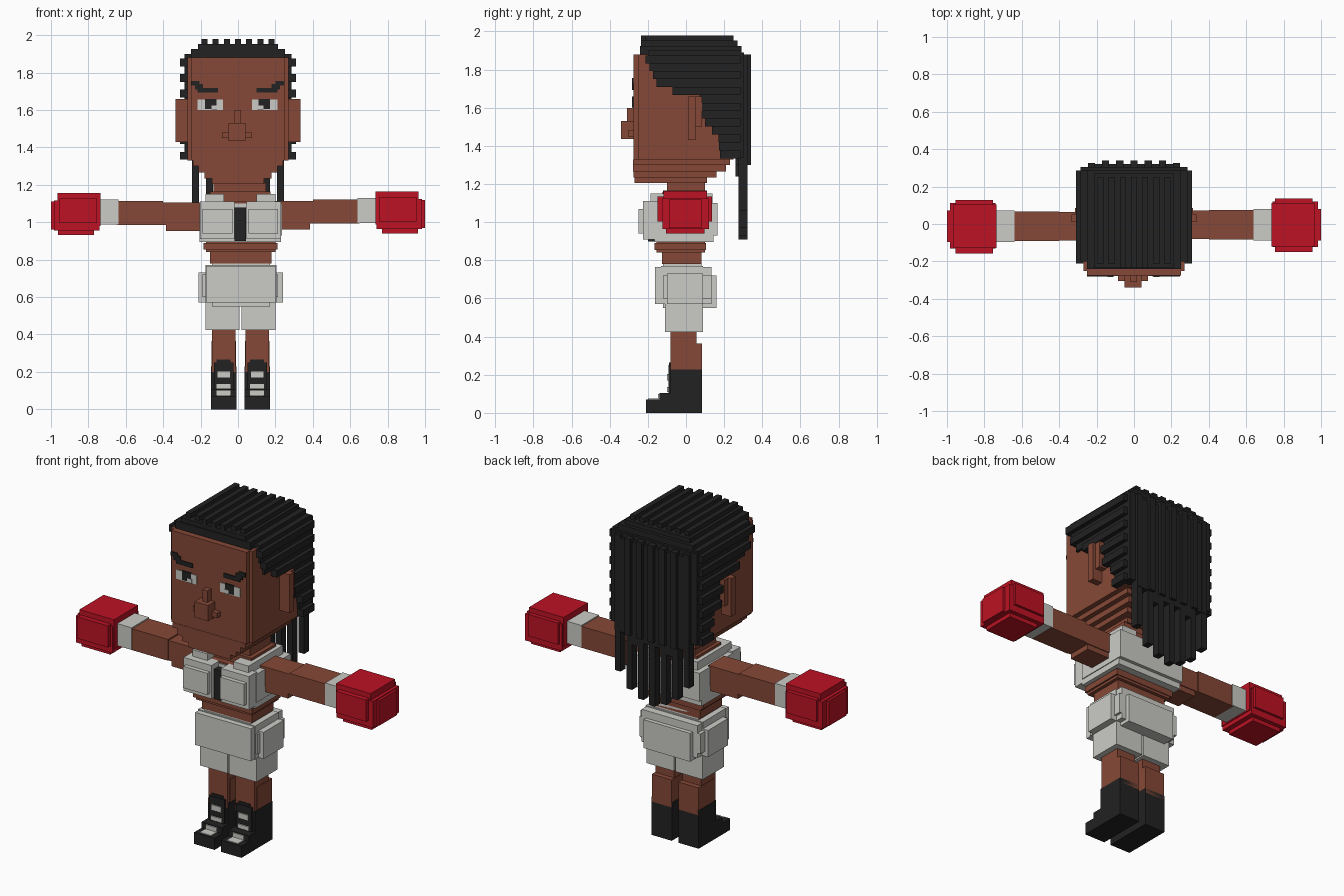
import bpy, bmesh
from mathutils import Matrix, Vector


def material(name, rgb):
    m = bpy.data.materials.new(name)
    m.diffuse_color = (*rgb, 1)
    return m


SKIN = material("brown skin", (0.24, 0.066, 0.038))
WHITE = material("off white", (0.60, 0.60, 0.57))
RED = material("glove red", (0.51, 0.006, 0.017))
BLACK = material("soft black", (0.016, 0.016, 0.016))
BODY = 0.013  # centre line of the body, a touch right of the head's


def part(name, mat, boxes, mirror=None):
    """One object of boxes (x0, x1, y0, y1, z0, z1); mirror = x of mirror plane."""
    bm = bmesh.new()
    for x0, x1, y0, y1, z0, z1 in boxes:
        spans = [(x0, x1)]
        if mirror is not None:
            spans.append((2 * mirror - x1, 2 * mirror - x0))
        for a, b in spans:
            mid = Vector(((a + b) / 2, (y0 + y1) / 2, (z0 + z1) / 2))
            size = Matrix.Diagonal((b - a, y1 - y0, z1 - z0, 1))
            bmesh.ops.create_cube(bm, size=1, matrix=Matrix.Translation(mid) @ size)
    me = bpy.data.meshes.new(name)
    bm.to_mesh(me)
    bm.free()
    me.materials.append(mat)
    ob = bpy.data.objects.new(name, me)
    bpy.context.collection.objects.link(ob)
    return ob


def lerp_table(table, t):
    for (t0, v0), (t1, v1) in zip(table, table[1:]):
        if t <= t1:
            return v0 + (v1 - v0) * max(0, (t - t0) / (t1 - t0))
    return table[-1][1]


# ---- Head ----
part("head", SKIN, [
    (-.27, .27, -.25, .25, 1.33, 1.88),
    (-.25, .25, -.275, -.24, 1.33, 1.88),
    (-.24, .24, -.277, .23, 1.30, 1.33),
    (-.21, .21, -.277, .21, 1.265, 1.30),
    (-.18, .18, -.275, .16, 1.235, 1.265),
    (-.14, .14, -.27, .11, 1.205, 1.235),
])
part("neck", SKIN, [(-.13, .15, -.10, .10, 1.10, 1.21)])
part("ears", SKIN, [(.26, .335, .01, .05, 1.43, 1.66),
                    (.26, .315, .03, .085, 1.50, 1.66)], 0)
part("nose", SKIN, [(-.02, .015, -.31, -.27, 1.45, 1.60),
                    (-.05, .04, -.34, -.27, 1.435, 1.53),
                    (-.085, .075, -.305, -.27, 1.45, 1.48)])
part("eye_whites", WHITE, [(.075, .21, -.279, -.27, 1.60, 1.655)], -.003)
part("pupils", BLACK, [(.11, .17, -.282, -.274, 1.605, 1.66)], -.003)
part("eye_glints", WHITE, [(.105, .135, -.284, -.276, 1.60, 1.625)], -.003)
part("eyebrows", BLACK, [(.10, .21, -.282, -.27, 1.693, 1.718),
                         (.18, .225, -.282, -.27, 1.71, 1.74),
                         (.20, .245, -.282, -.27, 1.73, 1.755)], -.003)

# ---- Hair: stepped crown, ridged top, side rows and hanging locks ----
part("hair_crown", BLACK, [
    (-.285, .285, -.20, .29, 1.86, 1.90),
    (-.25, .25, -.24, .29, 1.88, 1.925),
    (-.215, .215, -.235, .27, 1.92, 1.952),
])
part("hair_top_ridges", BLACK,
     [(x - .016, x + .016, -.235 + .02 * (abs(i) > 1), .25, 1.94, 1.98)
      for i in range(-3, 4) for x in [i * .06]])

front_edge = [(1.33, .18), (1.44, .17), (1.55, .075), (1.66, .07), (1.70, -.14),
              (1.87, -.22)]
rows = []
for i in range(13):
    z = 1.335 + i * .0415
    out = .31 if i % 2 == 0 else .285
    rows.append((.24, out, lerp_table(front_edge, z + .02), .285, z, z + .0415))
part("hair_side_rows", BLACK, rows, 0)

locks = [(-.285, .285, .24, .305, 1.34, 1.89)]
drops = [1.08, .99, .94, .91, .93, .97, 1.06]
for i in range(-6, 7):
    x = i * .038
    if i % 2 == 0:
        back = .34 if abs(i) < 5 else .325
        locks.append((x - .019, x + .019, .28, back, 1.30, 1.88))
        locks.append((x - .019, x + .019, .275, .322, drops[(i + 6) // 2], 1.36))
    else:
        locks.append((x - .019, x + .019, .26, .322, 1.24 + .03 * (abs(i) % 3), 1.86))
part("hair_locks", BLACK, locks)

# ---- Torso and top ----
part("torso", SKIN, [
    (-.17, .20, -.155, .10, .84, 1.11),
    (-.15, .18, -.125, .08, .78, .85),
    (-.185, .21, -.165, .105, .855, .89),
    (-.15, .175, -.12, .11, 1.10, 1.165),
])
part("top_band", WHITE, [
    (-.205, .23, -.165, .145, .895, .96),
    (-.205, .235, -.16, .165, .93, 1.10),
])
part("top_cups", WHITE, [
    (.045, .23, -.225, -.15, .91, 1.11),
    (.055, .215, -.25, -.15, .94, 1.07),
], BODY)
part("top_straps", WHITE, [(.10, .20, -.185, .14, 1.09, 1.15)], BODY)
part("top_zip", BLACK, [(-.018, .044, -.20, -.15, .90, 1.08)])

# ---- Arms, wrist wraps and gloves (z0, z1 differ slightly per side) ----
for side, name, dy, dz in ((-1, "left", -.012, -.004), (1, "right", -.004, .004)):
    def arm(label, mat, boxes):
        out = []
        for x0, x1, y0, y1, z0, z1 in boxes:
            xs = sorted((side * x0, side * x1))
            out.append((*xs, y0 + dy, y1 + dy, z0 + dz, z1 + dz))
        part(name + label, mat, out)

    arm("_arm", SKIN, [(.19, .42, -.075, .075, .99, 1.11),
                       (.40, .65, -.08, .08, .99, 1.118),
                       (.19, .385, -.07, .07, .958, 1.06)])
    arm("_wrist_wrap", WHITE, [(.64, .745, -.083, .083, .992, 1.125)])
    arm("_glove", RED, [(.735, .965, -.115, .115, .985, 1.16),
                        (.755, .955, -.145, .14, 1.0, 1.13),
                        (.77, .962, -.10, .10, .936, 1.0),
                        (.74, .985, -.12, .125, .96, 1.12),
                        (.95, 1.0, -.085, .085, .965, 1.115)])

# ---- Shorts ----
part("shorts", WHITE, [
    (-.175, .205, -.13, .09, .57, .77),
    (-.14, .17, -.12, .08, .76, .805),
    (-.21, .24, -.10, .09, .57, .73),
    (-.17, .20, -.163, .135, .57, .765),
    (-.14, .17, -.12, .16, .55, .72),
    (-.19, .215, -.12, .135, .60, .72),
])
part("shorts_legs", WHITE, [(.018, .20, -.11, .09, .425, .58)], BODY)

# ---- Legs and boots ----
part("legs", SKIN, [(.04, .165, -.08, .055, .20, .44),
                    (.037, .168, -.06, .085, .20, .365)], BODY)
part("boots", BLACK, [
    (.035, .17, -.08, .085, 0, .228),
    (.035, .17, -.21, .085, 0, .07),
    (.035, .17, -.14, .05, .05, .105),
    (.05, .155, -.092, -.05, .10, .25),
    (.065, .14, -.088, -.05, .22, .265),
], BODY)
part("boot_laces", WHITE, [
    (.07, .135, -.099, -.09, .17, .203),
    (.065, .14, -.147, -.138, .073, .10),
    (.065, .14, -.099, -.09, .11, .135),
    (.065, .14, -.20, -.145, .066, .075),
], BODY)
